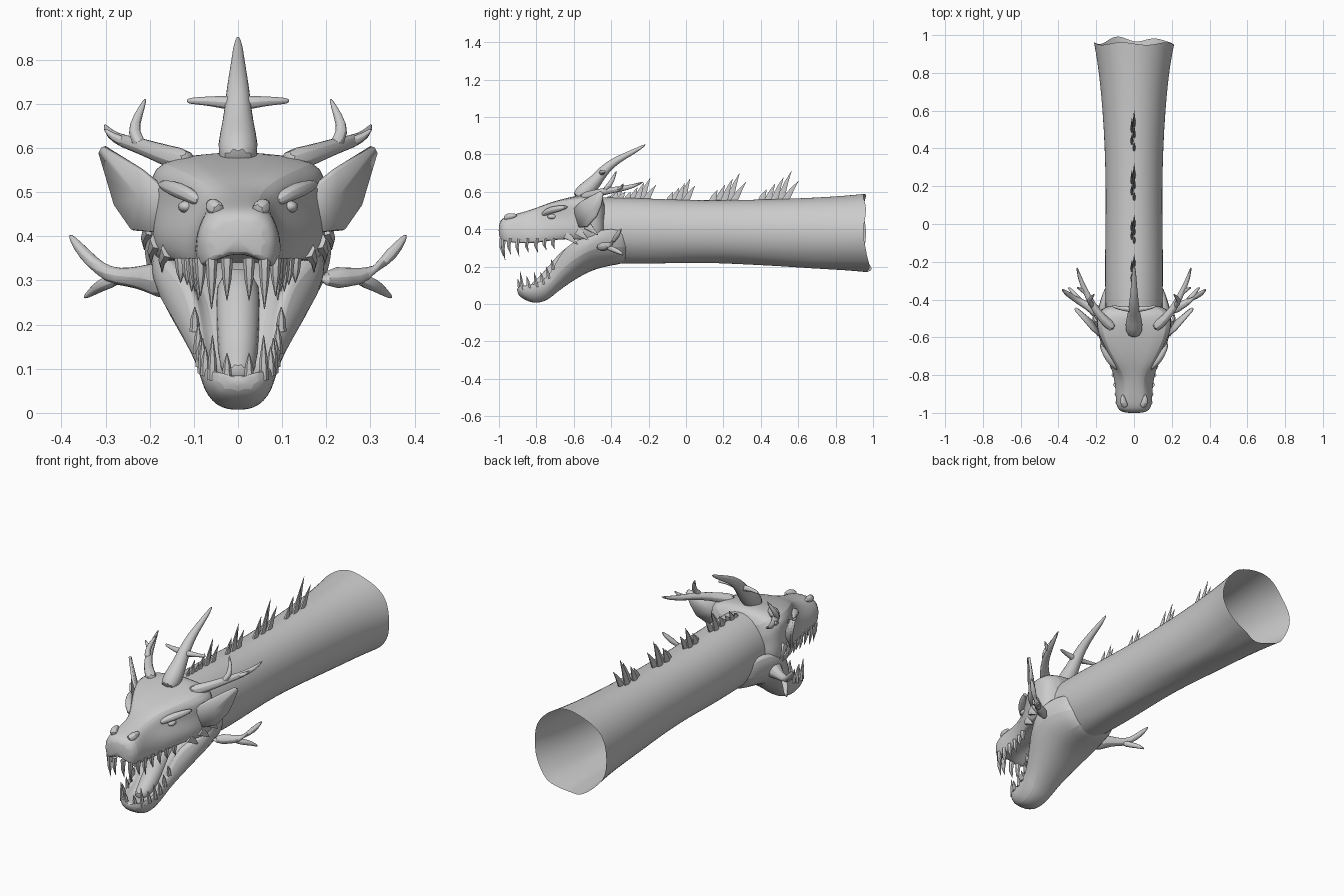
import bpy, bmesh, math, random
from mathutils import Vector

random.seed(4)
GREY = bpy.data.materials.new("grey hide")
GREY.diffuse_color = (0.6, 0.6, 0.6, 1)


def finish(name, bm, subsurf=0, angle=40):
    bmesh.ops.recalc_face_normals(bm, faces=bm.faces)
    me = bpy.data.meshes.new(name)
    bm.to_mesh(me)
    bm.free()
    ob = bpy.data.objects.new(name, me)
    bpy.context.collection.objects.link(ob)
    me.materials.append(GREY)
    if subsurf:
        m = ob.modifiers.new("smooth", 'SUBSURF')
        m.levels = m.render_levels = subsurf
    for o in bpy.context.selected_objects:
        o.select_set(False)
    bpy.context.view_layer.objects.active = ob
    ob.select_set(True)
    bpy.ops.object.shade_smooth_by_angle(angle=math.radians(angle))
    return ob


def loft(bm, rings, cap=True):
    loops = [[bm.verts.new(p) for p in r] for r in rings]
    n = len(loops[0])
    for a, b in zip(loops, loops[1:]):
        for i in range(n):
            j = (i + 1) % n
            bm.faces.new((a[i], a[j], b[j], b[i]))
    if cap:
        bm.faces.new(loops[0])
        bm.faces.new(loops[-1])


def limb(bm, pts, sides=8, flat=1.0):
    """Tapered tube through (x, y, z, radius); flat squashes it sideways."""
    P = [Vector(p[:3]) for p in pts]
    rings = []
    for i, p in enumerate(P):
        t = (P[min(i + 1, len(P) - 1)] - P[max(i - 1, 0)]).normalized()
        ref = Vector((1, 0, 0)) if abs(t.x) < 0.8 else Vector((0, 1, 0))
        v = t.cross(ref).normalized()
        u = v.cross(t)
        r = pts[i][3]
        rings.append([p + u * r * flat * math.cos(a) + v * r * math.sin(a)
                      for a in (k * math.tau / sides for k in range(sides))])
    loft(bm, rings)


def mirrored(pts, s):
    return [(p[0] * s, *p[1:]) for p in pts]


def ring(y, half):
    """Closed symmetric ring; first and last half points lie on x = 0."""
    return [(x, y, z) for x, z in half] + [(-x, y, z) for x, z in half[-2:0:-1]]


# Neck: open tube flaring to a ragged rear rim (y, half width, bottom, top)
neck = [(-.46, .15, .225, .57), (-.3, .155, .215, .57), (-.1, .153, .215, .56),
        (.1, .15, .22, .555), (.3, .152, .215, .557), (.5, .16, .2, .562),
        (.7, .175, .19, .57), (.85, .193, .182, .58), (.955, .213, .172, .59)]
bm = bmesh.new()
rings = []
for k, (y, w, lo, hi) in enumerate(neck):
    r = []
    for i in range(32):
        a = i * math.tau / 32
        c, s = math.cos(a), math.sin(a)
        yy = y
        if k == len(neck) - 1:
            yy += 0.045 * max(0, -s) ** 2 * (.6 + .4 * math.cos(6 * a)) - .008 * math.cos(5 * a)
        z = (lo + hi) / 2 + s * (hi - lo) / 2
        if s < -.8:
            z += random.uniform(-.006, .004)
        r.append((w * c, yy, z))
    rings.append(r)
loft(bm, rings, cap=False)
finish("neck", bm, 1)

# Upper head: y, crown z, brow x z, eye x z, cheek x z, lip x z, palate z
skull = [(-1.003, .445, .04, .44, .062, .42, .07, .39, .055, .345, .36),
         (-.965, .468, .065, .468, .092, .43, .1, .385, .09, .325, .37),
         (-.88, .49, .05, .485, .075, .45, .1, .39, .095, .318, .39),
         (-.80, .515, .06, .51, .08, .46, .11, .40, .108, .318, .40),
         (-.74, .535, .11, .545, .10, .475, .135, .41, .125, .33, .40),
         (-.66, .56, .165, .567, .14, .47, .17, .41, .155, .34, .40),
         (-.58, .58, .2, .58, .185, .49, .2, .40, .175, .34, .38),
         (-.50, .605, .21, .575, .2, .5, .205, .40, .19, .33, .36),
         (-.42, .585, .15, .565, .165, .5, .17, .4, .16, .3, .3)]
bm = bmesh.new()
loft(bm, [ring(y, [(0, t), (bx, bz), (ex, ez), (cx, cz), (lx, lz), (lx * .75, lz + .01), (0, p)])
          for y, t, bx, bz, ex, ez, cx, cz, lx, lz, p in skull])
finish("upper_head", bm, 2)

# Lower jaw: y, keel z, under x z, side x z, rim x z, floor z
jaw = [(-.905, .05, .035, .055, .055, .075, .05, .1, .085),
       (-.86, .018, .05, .022, .08, .06, .078, .105, .085),
       (-.80, -.002, .05, .006, .085, .06, .083, .115, .08),
       (-.74, .018, .055, .026, .095, .09, .09, .15, .11),
       (-.70, .05, .065, .065, .115, .14, .105, .22, .17),
       (-.65, .088, .08, .105, .155, .2, .125, .31, .24),
       (-.58, .135, .09, .15, .19, .25, .175, .35, .30),
       (-.50, .18, .1, .19, .215, .3, .2, .39, .34),
       (-.40, .205, .1, .215, .185, .3, .175, .42, .36),
       (-.28, .22, .08, .23, .14, .3, .14, .38, .36)]
bm = bmesh.new()
loft(bm, [ring(y, [(0, k), (ux, uz), (sx, sz), (rx, rz), (rx * .78, rz - .01), (rx * .6, f), (0, f)])
          for y, k, ux, uz, sx, sz, rx, rz, f in jaw])
finish("lower_jaw", bm, 2)

# Tongue
bm = bmesh.new()
limb(bm, [(0, -.83, .085, .025), (0, -.77, .1, .045), (0, -.7, .17, .05),
          (0, -.63, .25, .055), (0, -.55, .31, .05)], 10)
finish("tongue", bm, 1)

# Upper teeth hang from the lip, lower teeth rise from the jaw rim
bm = bmesh.new()
upper = [(.025, -.985, .08), (.06, -.975, .1), (.085, -.945, .07), (.09, -.9, .08),
         (.097, -.85, .06), (.105, -.8, .06), (.115, -.755, .045), (.13, -.71, .04)]
for s in (1, -1):
    for x, y, h in upper:
        limb(bm, [(x * s, y, .35, .014), (x * s, y - .003, .335 - h * .4, .01),
                  (x * s, y + .008, .335 - h, .001)], 6)
finish("upper_teeth", bm)
bm = bmesh.new()
lower = [(.025, -.888, .09, .045), (.058, -.875, .09, .085), (.074, -.84, .1, .05),
         (.08, -.8, .105, .065), (.085, -.765, .12, .05), (.09, -.735, .15, .05),
         (.098, -.71, .2, .04)]
for s in (1, -1):
    for x, y, z, h in lower:
        limb(bm, [(x * s, y, z - .015, .012), (x * s, y - .005, z + h * .4, .009),
                  (x * s, y - .012, z + h, .001)], 6)
finish("lower_teeth", bm)

# Crown horn with a cross pair of tines
bm = bmesh.new()
limb(bm, [(0, -.59, .56, .045), (0, -.53, .61, .05), (0, -.48, .66, .036), (0, -.44, .715, .03),
          (0, -.38, .765, .022), (0, -.3, .805, .015), (0, -.25, .832, .011), (0, -.215, .853, .003)], 10)
for s in (1, -1):
    limb(bm, mirrored([(0, -.45, .7, .02), (.04, -.45, .705, .015), (.08, -.445, .707, .01),
                       (.11, -.435, .707, .008), (.116, -.432, .707, .003)], s))
finish("crown_horn", bm, 1)

# Paired antlers, cheek horns, ears, eyes, brows and cheek spikes
antler = [[(.1, -.56, .565, .035), (.17, -.5, .585, .025), (.22, -.43, .605, .02),
           (.26, -.35, .615, .016), (.29, -.28, .63, .012), (.303, -.225, .655, .003)],
          [(.215, -.44, .6, .018), (.24, -.41, .635, .015), (.228, -.39, .67, .012), (.208, -.37, .715, .003)],
          [(.25, -.37, .612, .014), (.28, -.345, .622, .011), (.305, -.335, .645, .003)]]
cheek = [[(.15, -.5, .3, .06), (.2, -.46, .305, .035), (.25, -.43, .308, .022), (.29, -.41, .31, .022),
          (.33, -.385, .34, .018), (.365, -.36, .38, .013), (.382, -.345, .405, .004)],
         [(.27, -.42, .305, .018), (.31, -.385, .29, .016), (.33, -.35, .275, .011), (.35, -.335, .26, .004)]]
ear = [(.17, -.6, .51), (.22, -.56, .55), (.305, -.46, .603), (.312, -.445, .59), (.295, -.455, .53),
       (.278, -.48, .47), (.24, -.53, .415), (.19, -.57, .41)]
for s, side in ((1, "right"), (-1, "left")):
    for name, parts in (("antler", antler), ("cheek_horn", cheek)):
        bm = bmesh.new()
        for p in parts:
            limb(bm, mirrored(p, s))
        finish(f"{side}_{name}", bm, 1)
    bm = bmesh.new()
    rim = [bm.verts.new(p) for p in mirrored(ear, s)]
    hub = bm.verts.new((.222 * s, -.515, .49))
    for a, b in zip(rim, rim[1:] + rim[:1]):
        bm.faces.new((a, b, hub))
    ob = finish(f"{side}_ear", bm)
    m = ob.modifiers.new("thickness", 'SOLIDIFY')
    m.thickness, m.offset = .012, 0
    bm = bmesh.new()
    bmesh.ops.create_uvsphere(bm, u_segments=12, v_segments=8, radius=.02)
    for v in bm.verts:
        v.co = (v.co.x * .9 + .118 * s, v.co.y * 1.3 - .715, v.co.z * .7 + .467)
    finish(f"{side}_eye", bm)
    bm = bmesh.new()
    limb(bm, mirrored([(.08, -.77, .475, .012), (.115, -.74, .497, .02),
                       (.15, -.69, .51, .02), (.18, -.63, .52, .008)], s))
    finish(f"{side}_brow", bm, 1)
    bm = bmesh.new()
    limb(bm, mirrored([(.04, -.97, .455, .02), (.06, -.945, .47, .022), (.06, -.9, .475, .008)], s))
    finish(f"{side}_nostril", bm, 1)
    bm = bmesh.new()
    for x, y, z in ((.16, -.64, .37), (.185, -.58, .39), (.2, -.53, .42)):
        limb(bm, mirrored([(x, y, z, .025), (x + .012, y + .03, z - .025, .014),
                           (x + .012, y + .06, z - .05, .002)], s), 6, .6)
    finish(f"{side}_cheek_spikes", bm)

# Back crests: clumps of blades swept to the rear (start, length, height)
for n, (y0, ln, h) in enumerate([(-.42, .09, .06), (-.32, .15, .115), (-.09, .13, .11),
                                 (.14, .17, .14), (.4, .19, .15)]):
    bm = bmesh.new()
    for i, (f, k) in enumerate([(.0, .35), (.18, .55), (.36, .78), (.52, 1), (.66, .65)]):
        y, hh = y0 + ln * f, h * k
        lean = ln * (.16 + .06 * i)
        x = .006 * (-1) ** i - .005
        limb(bm, [(x, y, .545, .022), (x, y + lean * .35, .555 + hh * .35, .017),
                  (x, y + lean * .6, .555 + hh * .65, .011), (x, y + lean, .56 + hh, .001)], 6, .4)
    finish(f"back_crest_{n + 1}", bm)
